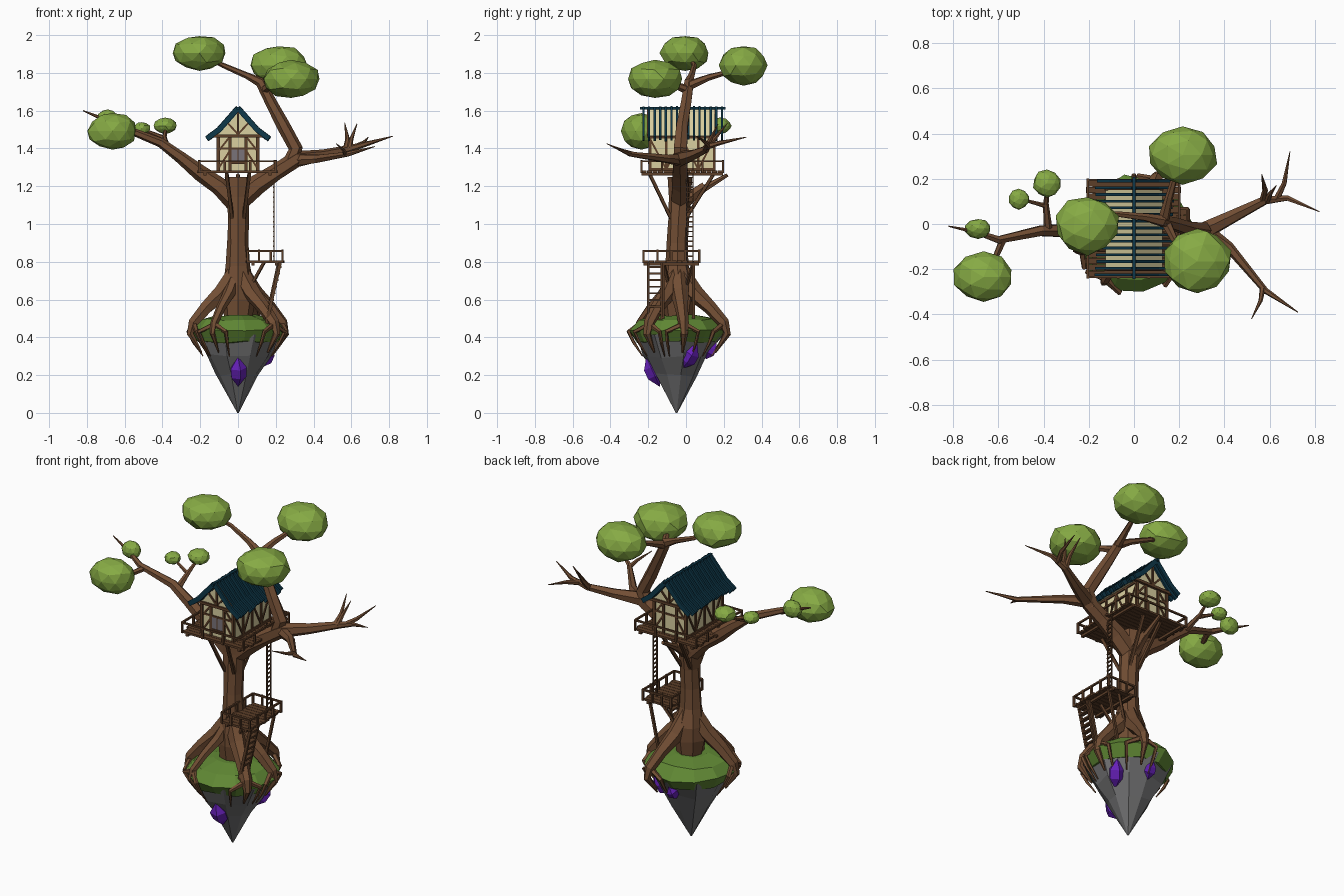
import bpy, bmesh, math, random
from mathutils import Vector as V, Matrix, Quaternion

random.seed(4)
PARTS = {}


def mat(name, r, g, b):
    lin = [((c / 255 + 0.055) / 1.055) ** 2.4 for c in (r, g, b)]
    m = bpy.data.materials.new(name)
    m.diffuse_color = (*lin, 1)
    return m


BARK = mat("bark_brown", 114, 78, 52)
WOOD = mat("timber_brown", 92, 62, 40)
LEAF = mat("leaf_green", 134, 170, 68)
GRASS = mat("grass_green", 96, 136, 52)
ROCK = mat("rock_grey", 112, 112, 113)
GEM = mat("crystal_purple", 102, 32, 184)
ROOF = mat("roof_teal", 14, 56, 74)
PLASTER = mat("plaster_cream", 218, 208, 160)
PANE = mat("pane_grey", 122, 116, 122)


def part(name, material):
    if name not in PARTS:
        PARTS[name] = (bmesh.new(), material)
    return PARTS[name][0]


def box(bm, lo, hi):
    lo, hi = V(lo), V(hi)
    bmesh.ops.create_cube(bm, size=1, matrix=Matrix.Translation((lo + hi) / 2) @ Matrix.Diagonal((*(hi - lo), 1)))


def beam(bm, a, b, w=0.012, h=None):
    a, b = V(a), V(b)
    d = b - a
    m = Matrix.Translation((a + b) / 2) @ d.to_track_quat('Z', 'Y').to_matrix().to_4x4()
    bmesh.ops.create_cube(bm, size=1, matrix=m @ Matrix.Diagonal((w, h or w, d.length, 1)))


def loft(bm, rings):
    for r0, r1 in zip(rings, rings[1:]):
        n = len(r0)
        for i in range(n):
            bm.faces.new((r0[i], r0[(i + 1) % n], r1[(i + 1) % n], r1[i]))
    bm.faces.new(rings[0][::-1])
    bm.faces.new(rings[-1])


def limb(bm, *pts, sides=6, jitter=0.08):
    """Tapered tube through (x, y, z, radius) points."""
    p = [V(q[:3]) for q in pts]
    rot, prev, rings = Quaternion(), V((0, 0, 1)), []
    for i, q in enumerate(pts):
        t = (p[min(i + 1, len(p) - 1)] - p[max(i - 1, 0)]).normalized()
        rot = prev.rotation_difference(t) @ rot
        prev = t
        ring = []
        for k in range(sides):
            a = 2 * math.pi * k / sides
            r = q[3] * (1 + random.uniform(-jitter, jitter))
            ring.append(bm.verts.new(p[i] + rot @ V((r * math.cos(a), r * math.sin(a), 0))))
        rings.append(ring)
    loft(bm, rings)


def disc_stack(bm, levels, n, jit, cy=-0.05):
    """Rough lathe from (z, radius) levels."""
    rings = []
    for z, r in levels:
        ring = []
        for k in range(n):
            a = 2 * math.pi * (k + 0.3) / n
            q = r * (1 + random.uniform(-jit, jit))
            dz = random.uniform(-1, 1) * jit * 0.15 if r > 0.05 else 0
            ring.append(bm.verts.new((q * math.cos(a), cy + q * math.sin(a), z + dz)))
        rings.append(ring)
    loft(bm, rings)


# floating island
disc_stack(part("island_rock", ROCK), [(0.0, 0.004), (0.2, 0.115), (0.3, 0.175), (0.42, 0.24)], 9, 0.09)
disc_stack(part("island_grass", GRASS), [(0.375, 0.215), (0.44, 0.262), (0.495, 0.205), (0.515, 0.1)], 12, 0.04)
for a, b, w in [((0, -0.21, 0.295), (0, -0.14, 0.14), 0.045),
                ((0.17, 0.06, 0.365), (0.115, -0.02, 0.235), 0.045),
                ((0, 0.16, 0.375), (-0.01, 0.105, 0.285), 0.032)]:
    a, b = V(a), V(b)
    limb(part("crystals", GEM), (*a, 0.001), (*a.lerp(b, 0.35), w), (*a.lerp(b, 0.65), w), (*b, 0.001), sides=5)

# trunk and roots
T = part("tree_trunk", BARK)
limb(T, (0, -0.04, 0.48, 0.07), (0, -0.04, 0.6, 0.09), (0, -0.04, 0.68, 0.085), (0, -0.045, 0.78, 0.062),
     (0, -0.045, 0.9, 0.054), (0, -0.04, 1.02, 0.055), (0, -0.03, 1.14, 0.062), (0, -0.03, 1.25, 0.066), sides=8)
R = part("roots", BARK)
for deg, s in [(195, 1), (68, 1.08), (8, 0.97), (-38, 1), (238, 0.97)]:
    c, d = math.cos(math.radians(deg)), math.sin(math.radians(deg))
    k = 1 if deg != 238 else 0.7
    limb(R, *[(c * r * s, -0.045 + d * r * s, z, w * k) for r, z, w in
              [(0.01, 0.75, 0.05), (0.09, 0.635, 0.046), (0.175, 0.555, 0.036), (0.245, 0.475, 0.03),
               (0.262, 0.42, 0.02), (0.2, 0.32, 0.005)]])
    for off in (-20, 18):  # small roots creeping over the rock
        e = math.radians(deg + off)
        limb(R, (c * 0.24 * s, -0.045 + d * 0.24 * s, 0.47, 0.016),
             *[(math.cos(e) * r, -0.05 + math.sin(e) * r, z, w) for r, z, w in
               [(0.262, 0.43, 0.012), (0.235, 0.375, 0.009), (0.185, 0.3, 0.003)]], sides=5)

# left branch with twigs
B = part("left_branch", BARK)
limb(B, (0, -0.03, 1.1, 0.05), (-0.1, -0.03, 1.2, 0.05), (-0.2, -0.03, 1.27, 0.042), (-0.3, -0.03, 1.35, 0.034),
     (-0.41, -0.03, 1.43, 0.026), (-0.6, -0.07, 1.505, 0.018), (-0.7, -0.035, 1.55, 0.012), (-0.82, -0.01, 1.6, 0.003))
limb(B, (-0.38, -0.03, 1.41, 0.02), (-0.39, 0.09, 1.46, 0.013), (-0.38, 0.18, 1.52, 0.006))
limb(B, (-0.39, 0.08, 1.455, 0.012), (-0.5, 0.11, 1.5, 0.006))
limb(B, (-0.58, -0.07, 1.49, 0.017), (-0.61, -0.14, 1.48, 0.015), (-0.66, -0.24, 1.49, 0.008))

# right branch with bare twigs
B = part("right_branch", BARK)
limb(B, (0, -0.03, 1.12, 0.055), (0.1, -0.03, 1.21, 0.052), (0.2, -0.03, 1.275, 0.046), (0.31, -0.03, 1.345, 0.042),
     (0.45, 0.04, 1.365, 0.028), (0.58, 0.105, 1.395, 0.02), (0.68, 0.115, 1.425, 0.013), (0.82, 0.055, 1.465, 0.002))
limb(B, (0.57, 0.1, 1.39, 0.018), (0.58, 0.15, 1.45, 0.012), (0.565, 0.22, 1.535, 0.002))
limb(B, (0.59, 0.1, 1.4, 0.015), (0.6, 0.13, 1.45, 0.011), (0.63, 0.17, 1.53, 0.002))
limb(B, (0.63, 0.11, 1.41, 0.016), (0.665, 0.18, 1.43, 0.012), (0.69, 0.32, 1.46, 0.002))
limb(B, (0.3, -0.02, 1.34, 0.036), (0.42, -0.1, 1.345, 0.024), (0.58, -0.295, 1.37, 0.014), (0.725, -0.39, 1.41, 0.002))
limb(B, (0.57, -0.28, 1.37, 0.014), (0.56, -0.34, 1.39, 0.009), (0.52, -0.42, 1.425, 0.002))

# upper limb carrying the crown
B = part("upper_limb", BARK)
limb(B, (0.27, -0.03, 1.31, 0.04), (0.305, -0.03, 1.4, 0.04), (0.24, -0.02, 1.52, 0.034), (0.175, 0, 1.64, 0.03),
     (0.12, 0.015, 1.75, 0.028), (0.05, 0.03, 1.785, 0.018), (-0.08, 0.045, 1.84, 0.013), (-0.2, 0, 1.9, 0.008))
limb(B, (0.13, 0.01, 1.73, 0.026), (0.155, 0.12, 1.775, 0.018), (0.2, 0.28, 1.82, 0.01))
limb(B, (0.14, 0.01, 1.71, 0.024), (0.18, -0.07, 1.74, 0.017), (0.27, -0.16, 1.77, 0.01))
limb(part("trunk_stub", BARK), (0, -0.02, 1.1, 0.035), (0, 0.05, 1.165, 0.032), (0, 0.1, 1.2, 0.026))
limb(part("trunk_stub", BARK), (0, -0.02, 1.1, 0.03), (0, 0.1, 1.19, 0.02), (0, 0.22, 1.26, 0.01))

# foliage clumps: centre, half sizes
for c, s in [((-0.205, -0.005, 1.905), (0.145, 0.132, 0.096)), ((0.215, 0.305, 1.84), (0.158, 0.13, 0.108)),
             ((0.28, -0.165, 1.768), (0.155, 0.15, 0.105)), ((-0.665, -0.235, 1.492), (0.137, 0.112, 0.1)),
             ((-0.69, -0.02, 1.555), (0.06, 0.045, 0.052)), ((-0.51, 0.11, 1.505), (0.047, 0.047, 0.036)),
             ((-0.385, 0.18, 1.52), (0.064, 0.062, 0.044))]:
    L = part("foliage", LEAF)
    for v in bmesh.ops.create_icosphere(L, subdivisions=2, radius=1)["verts"]:
        v.co *= random.uniform(0.92, 1.03)
        v.co = V(c) + V([v.co[i] * s[i] for i in range(3)])


# decks: planks, joists, railing
def deck(name, x0, x1, y0, y1, z, n, nx, ny, rail):
    D = part(name, WOOD)
    w = (y1 - y0) / n
    for i in range(n):
        e = random.uniform(-0.012, 0.006)
        box(D, (x0 + e, y0 + i * w, z - 0.012), (x1 - e, y0 + (i + 0.92) * w, z))
    for x in (x0 + 0.03, x1 - 0.03):
        box(D, (x - 0.008, y0, z - 0.026), (x + 0.008, y1, z - 0.011))
    P = part(name + "_railing", WOOD)
    c = [(x0, y0), (x1, y0), (x1, y1), (x0, y1)]
    for i in range(4):
        a, b = V((*c[i], z)), V((*c[(i + 1) % 4], z))
        k = ny if i % 2 else nx
        for j in range(k):
            q = a.lerp(b, j / k)
            beam(P, q - V((0, 0, 0.012)), q + V((0, 0, rail + random.uniform(0, 0.008))), 0.011)
        beam(P, a + V((0, 0, rail)), b + V((0, 0, rail)), 0.01)


deck("house_deck", -0.205, 0.2, -0.235, 0.195, 1.282, 15, 3, 4, 0.05)
deck("lower_deck", 0.05, 0.235, -0.225, 0.07, 0.806, 10, 3, 4, 0.052)

# struts under the decks
S = part("deck_struts", WOOD)
for x in (-0.06, 0.06):
    beam(S, (x * 0.5, -0.08, 1.03), (x, -0.195, 1.27), 0.016)
    beam(S, (x * 0.5, 0.0, 1.03), (x, 0.15, 1.27), 0.016)
    beam(S, (x * 0.6, -0.03, 1.1), (x * 2.9, -0.03, 1.27), 0.016)
for y in (-0.12, 0.04):
    beam(S, (0.04, y * 0.4 - 0.03, 0.62), (0.14, y, 0.8), 0.014)
    beam(S, (0.15, y, 0.5), (0.215, y, 0.8), 0.014)

# sloping ladder to the lower deck, and rope ladder above
A = part("ground_ladder", WOOD)
for y in (-0.2, -0.13):
    beam(A, (0.15, y, 0.47), (0.225, y, 0.8), 0.012, 0.016)
for i in range(9):
    t = (i + 0.7) / 9.5
    x, z = 0.15 + 0.075 * t, 0.47 + 0.33 * t
    box(A, (x - 0.012, -0.2, z - 0.005), (x + 0.012, -0.13, z + 0.005))
A = part("rope_ladder", WOOD)
for y in (0.003, 0.037):
    beam(A, (0.19, y, 0.806), (0.19, y, 1.34), 0.006)
for i in range(18):
    beam(A, (0.19, 0, 0.83 + i * 0.026), (0.19, 0.04, 0.83 + i * 0.026), 0.007)

# house walls
W = part("house_walls", PLASTER)
box(W, (-0.105, -0.19, 1.28), (0.105, 0.148, 1.47))
ends = [[W.verts.new((x, y, z)) for x, z in ((-0.125, 1.465), (0.125, 1.465), (0, 1.605))] for y in (-0.197, 0.155)]
loft(W, ends)

# timber frame
F = part("timber_frame", WOOD)
for y, g in ((-0.191, -0.199), (0.149, 0.157)):
    for x in (-0.103, -0.042, 0.042, 0.103):
        beam(F, (x, y, 1.28), (x, y, 1.465), 0.014)
    for s in (-1, 1):
        beam(F, (s * 0.1, y, 1.39), (s * 0.045, y, 1.46), 0.01)
        beam(F, (s * 0.1, y, 1.3), (s * 0.045, y, 1.385), 0.01)
        beam(F, (s * 0.125, g, 1.465), (0, g, 1.603), 0.014)
        beam(F, (0, g, 1.475), (s * 0.055, g, 1.535), 0.01)
    beam(F, (-0.13, g, 1.467), (0.13, g, 1.467), 0.016)
    beam(F, (-0.105, y, 1.4), (0.105, y, 1.4), 0.01)
    beam(F, (0, g, 1.467), (0, g, 1.6), 0.012)
for x in (-0.106, 0.106):
    ys = [-0.19, -0.105, -0.02, 0.065, 0.149]
    for i, y in enumerate(ys):
        beam(F, (x, y, 1.28), (x, y, 1.47), 0.013)
        if i < 4:
            p, q = (y, ys[i + 1]) if i % 2 else (ys[i + 1], y)
            beam(F, (x, p, 1.29), (x, q, 1.45), 0.01)
    for z in (1.29, 1.46):
        beam(F, (x, -0.19, z), (x, 0.149, z), 0.013)

# front window
box(part("window_pane", PANE), (-0.034, -0.196, 1.325), (0.034, -0.19, 1.395))
beam(F, (0, -0.196, 1.325), (0, -0.196, 1.395), 0.006)
beam(F, (-0.04, -0.196, 1.322), (0.04, -0.196, 1.322), 0.01)

# roof boards with flared eaves
N = part("roof_boards", ROOF)
n = 15
for i in range(n):
    y = -0.24 + 0.445 * (i + 0.5) / n
    for s in (-1, 1):
        e, u = random.uniform(-0.008, 0.006), random.uniform(-0.003, 0.003)
        beam(N, (0, y, 1.613 + u), (s * 0.105, y, 1.494 + u), 0.012, 0.0275)
        beam(N, (s * 0.1, y, 1.499 + u), (s * (0.162 + e), y, 1.453 + u - e * 0.7), 0.012, 0.0275)
beam(N, (0, -0.243, 1.613), (0, 0.208, 1.613), 0.014)

# write the parts out as objects
for name, (bm, material) in PARTS.items():
    bmesh.ops.recalc_face_normals(bm, faces=bm.faces[:])
    me = bpy.data.meshes.new(name)
    bm.to_mesh(me)
    bm.free()
    me.materials.append(material)
    bpy.context.collection.objects.link(bpy.data.objects.new(name, me))
